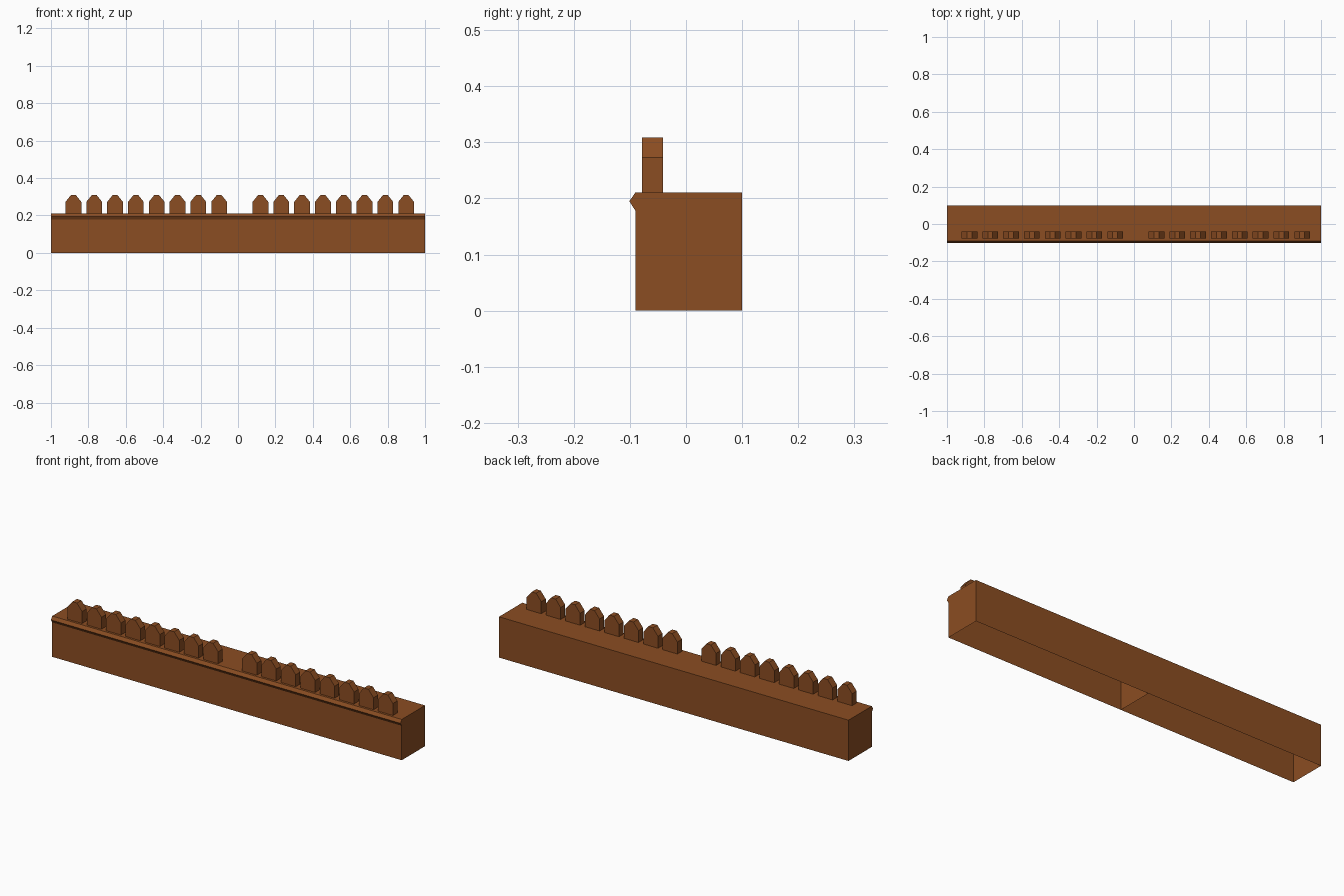
import bpy, bmesh

if "Cube" in bpy.data.objects:
    bpy.data.objects.remove(bpy.data.objects["Cube"])

wood = bpy.data.materials.new("brown_wood")
wood.diffuse_color = (0.26, 0.075, 0.016, 1)
wood.use_nodes = True
wood.node_tree.nodes["Principled BSDF"].inputs["Base Color"].default_value = wood.diffuse_color


def prism(name, start, end, skip_edge):
    """Join two matching rings into a capped prism, leaving its base open."""
    bm = bmesh.new()
    a = [bm.verts.new(p) for p in start]
    b = [bm.verts.new(p) for p in end]
    n = len(a)
    bm.faces.new(a)
    bm.faces.new(b[::-1])
    for i in range(n):
        if i != skip_edge:
            j = (i + 1) % n
            bm.faces.new((a[i], b[i], b[j], a[j]))
    bmesh.ops.recalc_face_normals(bm, faces=bm.faces[:])
    mesh = bpy.data.meshes.new(name)
    bm.to_mesh(mesh)
    bm.free()
    mesh.materials.append(wood)
    obj = bpy.data.objects.new(name, mesh)
    bpy.context.collection.objects.link(obj)
    return obj


# Cross-section (y, z) of the hollow beam with its pointed front moulding
beam = [(0.1, 0), (-0.09, 0), (-0.09, 0.178), (-0.101, 0.195),
        (-0.09, 0.211), (0.1, 0.211)]

# Outline (x, z) of one picket with a clipped point
picket = [(-0.042, 0.211), (0.042, 0.211), (0.042, 0.273),
          (0.013, 0.309), (-0.013, 0.309), (-0.042, 0.273)]

# Two identical one-unit sections, each with eight pickets
for s, x0 in enumerate((-1, 0)):
    prism(f"beam_section_{s + 1}",
          [(x0, y, z) for y, z in beam],
          [(x0 + 1, y, z) for y, z in beam], 0)
    for i in range(8):
        cx = x0 + 0.12 + 0.1113 * i
        prism(f"picket_{s * 8 + i + 1}",
              [(cx + x, -0.078, z) for x, z in picket],
              [(cx + x, -0.041, z) for x, z in picket], 0)
